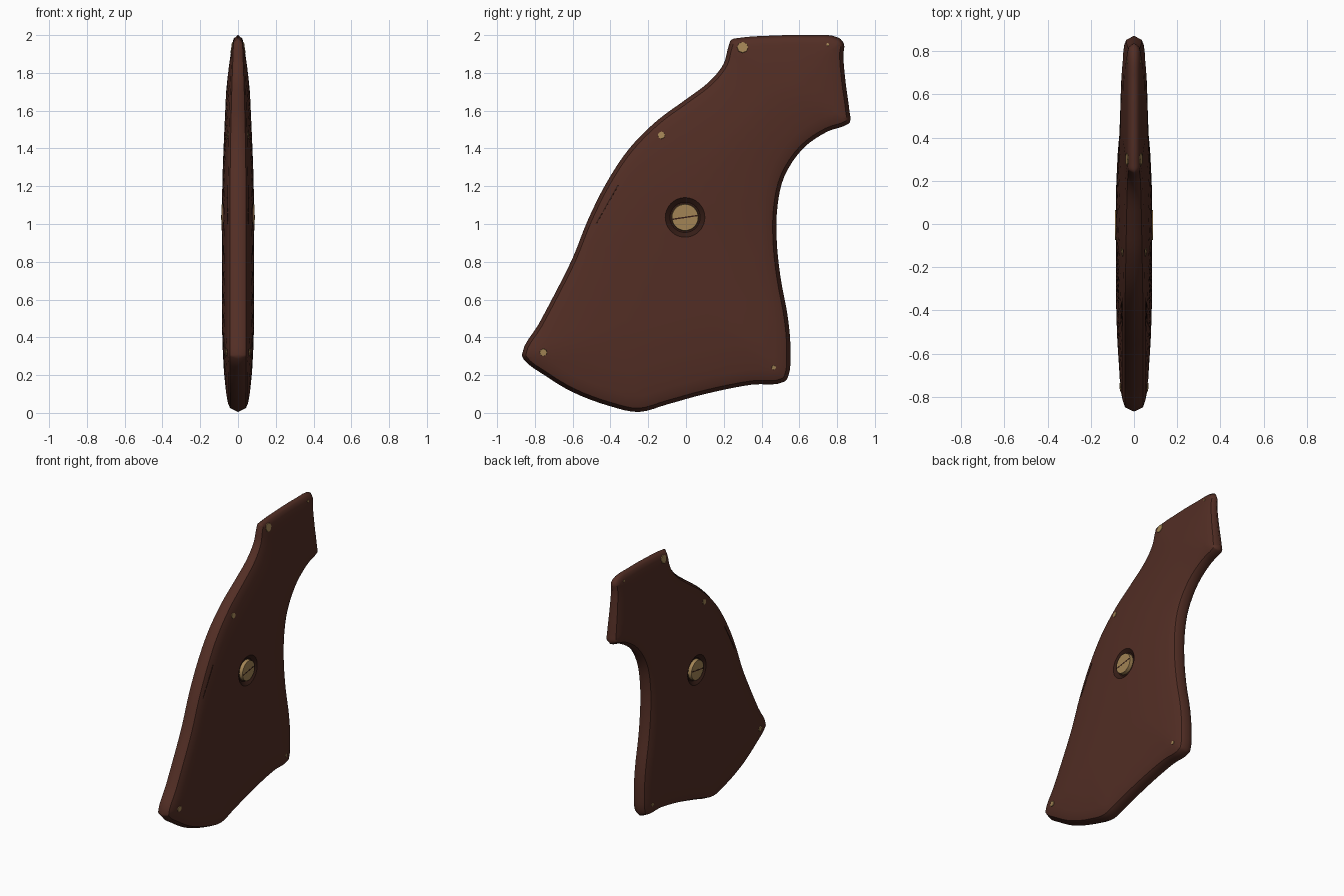
import bpy, bmesh, math
from mathutils import Vector, Matrix
from mathutils.geometry import delaunay_2d_cdt

if "Cube" in bpy.data.objects:
    bpy.data.objects.remove(bpy.data.objects["Cube"])


def material(name, color):
    mat = bpy.data.materials.new(name)
    mat.use_nodes = True
    mat.diffuse_color = (*color, 1)
    bsdf = mat.node_tree.nodes["Principled BSDF"]
    bsdf.inputs["Base Color"].default_value = (*color, 1)
    bsdf.inputs["Roughness"].default_value = 0.7
    return mat


WOOD = material("reddish brown wood", (0.085, 0.027, 0.018))
DARK = material("dark brown wood", (0.035, 0.012, 0.008))
BRASS = material("aged brass", (0.36, 0.23, 0.09))

# Grip side profile as (y, z), clockwise
PROFILE = [Vector(p) for p in (
    (.24, 1.975), (.28, 1.985), (.45, 1.997), (.65, 2), (.81, 1.985),
    (.837, 1.95), (.833, 1.9), (.845, 1.75), (.865, 1.6), (.868, 1.54),
    (.85, 1.525), (.75, 1.49), (.62, 1.4), (.52, 1.25), (.485, 1.1),
    (.48, .92), (.5, .72), (.54, .5), (.553, .33), (.54, .19),
    (.52, .165), (.35, .15), (.1, .1), (-.1, .045), (-.25, .005),
    (-.4, .035), (-.6, .11), (-.75, .2), (-.86, .285), (-.868, .31),
    (-.78, .47), (-.7, .62), (-.6, .82), (-.52, 1.02), (-.42, 1.22),
    (-.3, 1.4), (-.15, 1.55), (0, 1.66), (.13, 1.76), (.2, 1.85),
    (.225, 1.94))]
SCREW = Vector((-.005, 1.035))


def smooth_loop(points, steps=4):
    """Closed curve through the points with evenly scaled tangents."""
    n = len(points)
    tangent = [((points[i] - points[i - 1]).normalized() +
                (points[(i + 1) % n] - points[i]).normalized()).normalized()
               for i in range(n)]
    loop = []
    for i in range(n):
        a, b = points[i], points[(i + 1) % n]
        size = (b - a).length
        for s in range(steps):
            t = s / steps
            u = 1 - t
            loop.append(a * (u * u * (1 + 2 * t)) + b * (t * t * (3 - 2 * t)) +
                        tangent[i] * (size * t * u * u) -
                        tangent[(i + 1) % n] * (size * t * t * u))
    return loop


OUTLINE = list(reversed(smooth_loop(PROFILE)))


def inside(p):
    hit = False
    for i, b in enumerate(OUTLINE):
        a = OUTLINE[i - 1]
        if (a.y > p.y) != (b.y > p.y):
            if p.x < a.x + (b.x - a.x) * (p.y - a.y) / (b.y - a.y):
                hit = not hit
    return hit


def edge_distance(p):
    best = 9
    for i, b in enumerate(OUTLINE):
        a = OUTLINE[i - 1]
        ab = b - a
        t = max(0, min(1, (p - a).dot(ab) / ab.length_squared))
        best = min(best, (a + ab * t - p).length)
    return best


RIM = ((0, 0), (.02, .5), (.045, .63), (.1, .75), (.2, .88), (.3, .95), (.4, 1), (9, 1))


def thickness(p):
    """Half thickness: rounded rim, domed middle, thinner towards the top."""
    d = edge_distance(p)
    for (d0, k0), (d1, k1) in zip(RIM, RIM[1:]):
        if d <= d1:
            k = k0 + (k1 - k0) * (d - d0) / (d1 - d0)
            break
    top = max(0, (p.y - 1.1) / .9)
    h = (.084 - .04 * top * top) * k
    # countersink around the screw
    r = (p - SCREW).length
    return h - .02 * max(0, min(1, (.105 - r) / .025))


def finish(obj, smooth=True):
    bpy.ops.object.select_all(action='DESELECT')
    obj.select_set(True)
    bpy.context.view_layer.objects.active = obj
    if smooth:
        bpy.ops.object.shade_smooth_by_angle(angle=math.radians(35))


def add_object(name, bm, mats, mirror=True):
    mesh = bpy.data.meshes.new(name)
    bm.to_mesh(mesh)
    bm.free()
    obj = bpy.data.objects.new(name, mesh)
    bpy.context.collection.objects.link(obj)
    for m in mats:
        mesh.materials.append(m)
    if mirror:
        obj.modifiers.new("both sides", 'MIRROR').merge_threshold = .0005
    finish(obj)
    return obj


# Grip body: rim rings, screw rings and an inner grid, triangulated in profile
points = list(OUTLINE)
count = len(OUTLINE)
for offset in (.02, .045, .08):
    for i in range(count):
        along = OUTLINE[(i + 1) % count] - OUTLINE[i - 1]
        p = OUTLINE[i] + Vector((-along.y, along.x)).normalized() * offset
        if inside(p) and edge_distance(p) > offset * .97:
            points.append(p)
for r in (.07, .08, .105, .125):
    for i in range(32):
        a = math.tau * i / 32
        points.append(SCREW + Vector((math.cos(a), math.sin(a))) * r)
STEP = .055
for i in range(-16, 17):
    for j in range(37):
        p = Vector((i * STEP, j * STEP))
        if (p - SCREW).length > .15 and inside(p) and edge_distance(p) > .1:
            points.append(p)
flat, _, tris, *_ = delaunay_2d_cdt(points, [], [list(range(count))], 1, 1e-5)

bm = bmesh.new()
verts = []
for p in flat:
    h = thickness(p)
    verts.append(bm.verts.new((h if h > .0004 else 0, p.x, p.y)))
for t in tris:
    f = bm.faces.new([verts[i] for i in t])
    f.normal_update()
    if f.normal.x < 0:
        f.normal_flip()
    c = f.calc_center_median()
    f.material_index = int((Vector((c.y, c.z)) - SCREW).length < .1)
add_object("grip_body", bm, (WOOD, DARK))


def disc(name, p, x, radius, depth, mat, sides, normal=Vector((1, 0, 0)), stretch=1):
    bm = bmesh.new()
    bmesh.ops.create_cone(bm, cap_ends=True, segments=sides, radius1=radius,
                          radius2=radius * .95, depth=depth)
    bmesh.ops.scale(bm, vec=(stretch, 1, 1), verts=bm.verts)
    turn = normal.to_track_quat('Z', 'Y').to_matrix().to_4x4()
    bm.transform(Matrix.Translation((x, p.x, p.y)) @ turn)
    return add_object(name, bm, (mat,))


# Screw head with its slot
disc("screw_head", SCREW, .07, .073, .036, BRASS, 32)
bm = bmesh.new()
bmesh.ops.create_cube(bm, size=1)
bmesh.ops.scale(bm, vec=(.003, .135, .007), verts=bm.verts)
bm.transform(Matrix.Translation((.0875, SCREW.x, SCREW.y)) @ Matrix.Rotation(.15, 4, 'X'))
add_object("screw_slot", bm, (DARK,))


def surface_normal(p, e=.012):
    dy = thickness(p + Vector((e, 0))) - thickness(p - Vector((e, 0)))
    dz = thickness(p + Vector((0, e))) - thickness(p - Vector((0, e)))
    return Vector((2 * e, -dy, -dz)).normalized()


# Small brass pins and wear spots
for name, y, z, radius in (("upper_pin", .3, 1.935, .03), ("back_pin", -.13, 1.47, .02),
                           ("heel_pin", -.755, .32, .02), ("toe_pin", .465, .24, .012),
                           ("top_pin", .75, 1.95, .008)):
    p = Vector((y, z))
    disc(name, p, thickness(p) + .0005, radius, .005, BRASS, 8, surface_normal(p))

# Worn nicks near the back edge
for y, z, size in ((-.38, 1.17, .05), (-.42, 1.1, .05), (-.46, 1.03, .04)):
    p = Vector((y, z))
    bm = bmesh.new()
    bmesh.ops.create_cube(bm, size=1)
    bmesh.ops.scale(bm, vec=(.004, .006, size * 1.6), verts=bm.verts)
    turn = surface_normal(p).to_track_quat('X', 'Z').to_matrix().to_4x4()
    bm.transform(Matrix.Translation((thickness(p), y, z)) @ turn @ Matrix.Rotation(-.5, 4, 'X'))
    add_object("edge_nick", bm, (DARK,))
